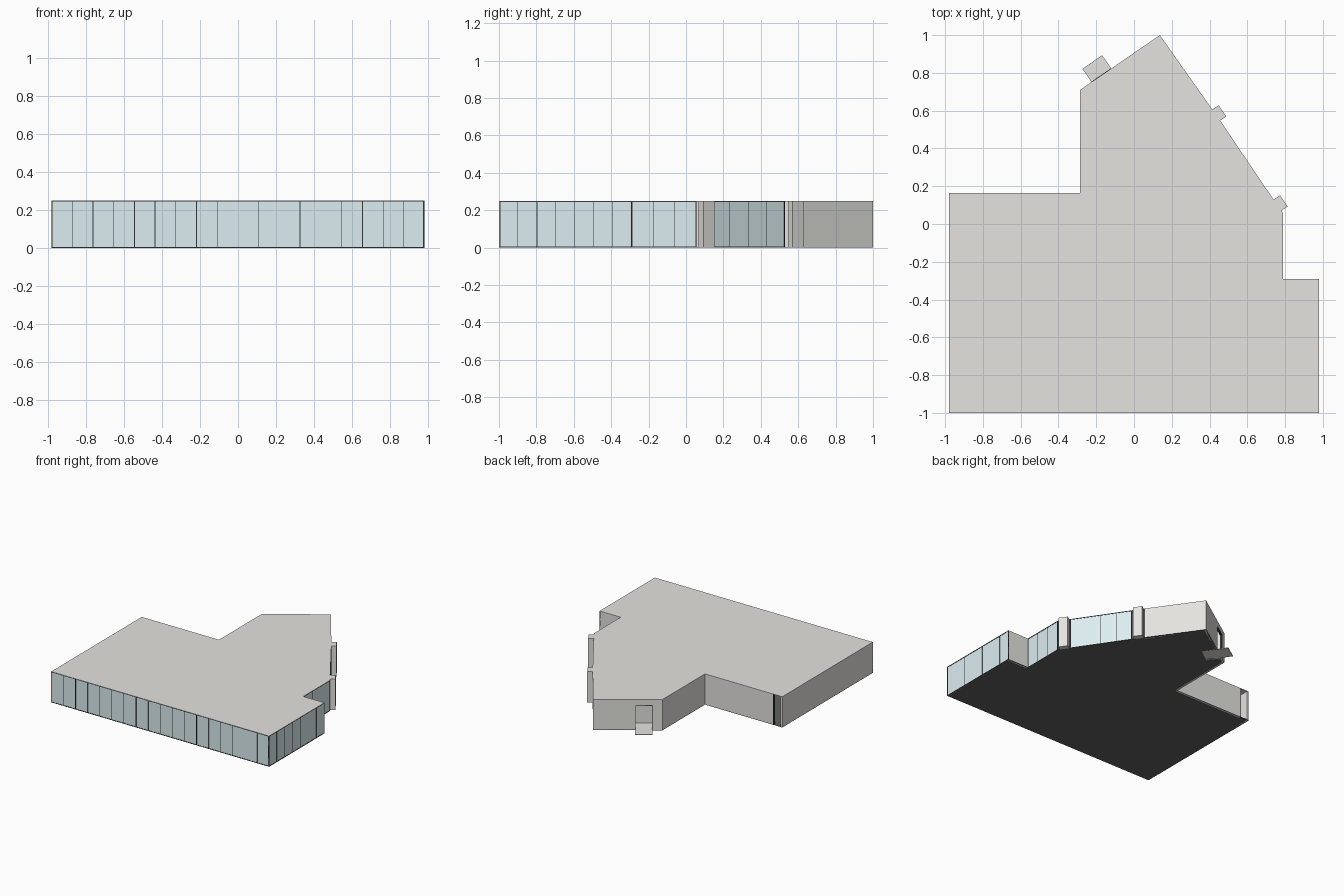
import bpy, bmesh, math
from mathutils import Vector

if "Cube" in bpy.data.objects:
    bpy.data.objects.remove(bpy.data.objects["Cube"])

H = 0.25      # building height
T = 0.015     # wall thickness


def material(name, rgb):
    m = bpy.data.materials.new(name)
    m.diffuse_color = (*rgb, 1)
    m.use_nodes = True
    m.node_tree.nodes["Principled BSDF"].inputs["Base Color"].default_value = m.diffuse_color
    return m


GLASS = material("pale_glass", (0.72, 0.85, 0.88))
DARK = material("dark_frame", (0.03, 0.035, 0.04))
WALL = material("plaster", (0.78, 0.77, 0.74))
FLOOR = material("dark_floor", (0.12, 0.12, 0.115))


def prism(name, pts, z0, z1, mat):
    """Extrude a plan outline between two heights."""
    bm = bmesh.new()
    face = bm.faces.new([bm.verts.new((x, y, z0)) for x, y in pts])
    up = bmesh.ops.extrude_face_region(bm, geom=[face])["geom"]
    bmesh.ops.translate(bm, vec=(0, 0, z1 - z0),
                        verts=[v for v in up if isinstance(v, bmesh.types.BMVert)])
    bmesh.ops.recalc_face_normals(bm, faces=bm.faces)
    me = bpy.data.meshes.new(name)
    bm.to_mesh(me)
    bm.free()
    me.materials.append(mat)
    ob = bpy.data.objects.new(name, me)
    bpy.context.collection.objects.link(ob)
    return ob


def strip(name, a, b, s0, s1, d0, d1, z0, z1, mat):
    """Box along a->b from distance s0 to s1, offset d0..d1 to the inside (left)."""
    a, b = Vector(a), Vector(b)
    u = (b - a).normalized()
    n = Vector((-u.y, u.x))
    pts = [a + u * s + n * d for s, d in ((s0, d0), (s1, d0), (s1, d1), (s0, d1))]
    return prism(name, pts, z0, z1, mat)


def wall(name, a, b):
    L = (Vector(b) - Vector(a)).length
    return strip(name, a, b, 0, L, 0, T, 0, H, WALL)


def glazing(name, a, b, panels, thick=()):
    """Glass run with sill, head rail and evenly spaced mullions."""
    L = (Vector(b) - Vector(a)).length
    strip(name + "_glass", a, b, 0, L, 0.002, 0.006, 0, H - 0.004, GLASS)
    strip(name + "_sill", a, b, 0, L, 0, 0.008, 0, 0.005, DARK)
    strip(name + "_head", a, b, 0, L, 0, 0.008, H - 0.006, H - 0.002, DARK)
    for i in range(panels + 1):
        w = 0.0025 if i in thick or i in (0, panels) else 0.001
        s = min(max(L * i / panels, w), L - w)
        strip(f"{name}_mullion_{i}", a, b, s - w, s + w, 0, 0.008, 0, H - 0.002, DARK)


# Plan corners, counter-clockwise
FL, FR = (-0.98, -1.0), (0.98, -1.0)
R1, R2, R3 = (0.98, -0.29), (0.79, -0.29), (0.79, 0.055)
P1, P2, P3 = (0.735, 0.135), (0.468, 0.53), (0.412, 0.61)
APEX, B1, B2, BL = (0.137, 1.0), (-0.285, 0.71), (-0.285, 0.163), (-0.98, 0.163)
outline = [FL, FR, R1, R2, R3, P1, P2, P3, APEX, B1, B2, BL]

# Floor and roof
prism("floor", outline, 0, 0.004, FLOOR)
prism("roof", outline, H - 0.003, H, WALL)

# Glazed fronts
glazing("front_window", FL, FR, 18, (2, 4, 5, 7, 10, 12, 15))
glazing("right_window", FR, R1, 7, (2,))
glazing("notch_window", R2, R3, 3, (1,))
glazing("slanted_window", P1, P2, 4)

# Solid walls
wall("notch_wall", R1, R2)
wall("slanted_wall", P3, APEX)
wall("inner_back_wall", B1, B2)
wall("left_wall", BL, FL)

# Back wall stops short of the corner, leaving an open passage
wall("back_wall", B2, (-0.90, 0.163))
strip("passage_jamb", B2, BL, 0.613, 0.618, -0.001, T, 0, H, DARK)

# Two pillars standing out of the slanted side
for i, (x, y) in enumerate(((0.7755, 0.11), (0.4505, 0.587))):
    u = Vector((-0.565, 0.825))
    c = Vector((x, y))
    strip(f"pillar_{i}", c - u * 0.036, c + u * 0.036, 0, 0.072, -0.0215, 0.0215, 0, H, WALL)

# Entrance wall with door opening, recess and landing
L = (Vector(B1) - Vector(APEX)).length
d0, d1, top = L - 0.2, L - 0.073, 0.2
strip("entrance_wall_long", APEX, B1, 0, d0, 0, T, 0, H, WALL)
strip("entrance_wall_short", APEX, B1, d1, L, 0, T, 0, H, WALL)
strip("entrance_lintel", APEX, B1, d0, d1, 0, T, top, H, WALL)
strip("entrance_landing", APEX, B1, d0, d1, -0.085, 0.11, 0, 0.006, WALL)
strip("recess_back", APEX, B1, d0, d1, 0.11, 0.12, 0, H - 0.003, WALL)
for i, s in enumerate((d0, d1)):
    o = 0.006 if i == 0 else -0.006
    strip(f"recess_side_{i}", APEX, B1, *sorted((s, s - o)), T, 0.12, 0, H - 0.003, WALL)
    strip(f"door_jamb_{i}", APEX, B1, *sorted((s, s + o / 2)), -0.002, T, 0, top, DARK)
strip("door_head", APEX, B1, d0, d1, -0.002, T, top - 0.003, top, DARK)

# Dark swivel chair seen through the passage
cx, cy = -0.925, -0.12
for i in range(5):
    t = i * math.tau / 5
    strip(f"chair_foot_{i}", (cx, cy), (cx + math.cos(t), cy + math.sin(t)),
          0, 0.035, -0.003, 0.003, 0.004, 0.012, DARK)
strip("chair_post", (cx, cy), (cx + 1, cy), -0.004, 0.004, -0.004, 0.004, 0.012, 0.06, DARK)
strip("chair_seat", (cx, cy), (cx + 1, cy), -0.03, 0.03, -0.03, 0.03, 0.06, 0.068, DARK)
strip("chair_back", (cx, cy), (cx + 1, cy), -0.026, 0.026, -0.033, -0.028, 0.085, 0.15, DARK)
strip("chair_spine", (cx, cy), (cx + 1, cy), -0.004, 0.004, -0.036, -0.03, 0.06, 0.1, DARK)
